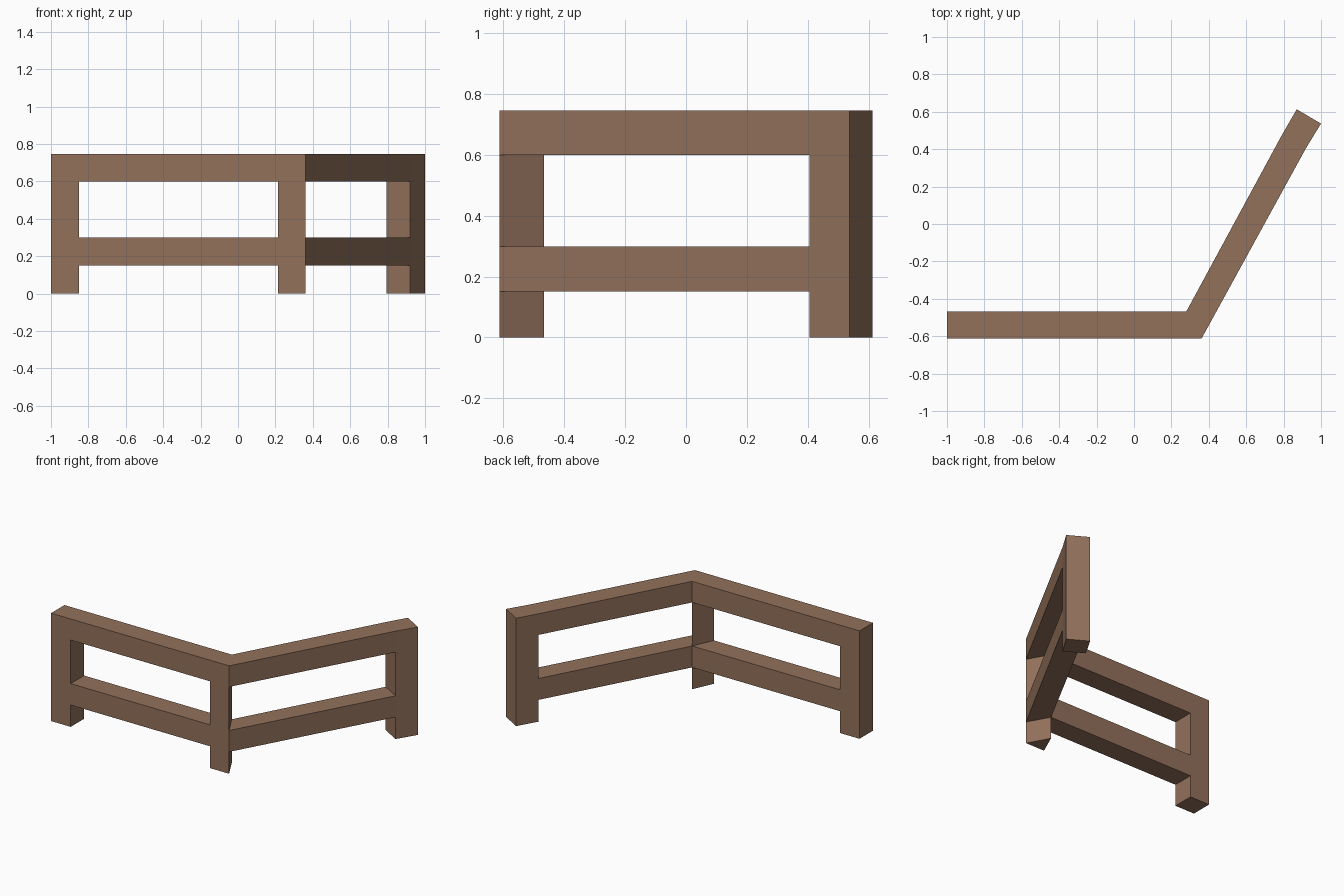
import bpy, bmesh, math

if "Cube" in bpy.data.objects:
    bpy.data.objects.remove(bpy.data.objects["Cube"])

wood = bpy.data.materials.new("brown wood")
wood.diffuse_color = (0.29, 0.165, 0.105, 1)
wood.use_nodes = True
wood.node_tree.nodes["Principled BSDF"].inputs["Base Color"].default_value = wood.diffuse_color

# Plan corners, outer (front/right) side and inner (back/left) side
left_out, left_in = (-1.0, -0.613), (-1.0, -0.467)
post_out, post_in = (-0.85, -0.613), (-0.85, -0.467)
corner_left, corner_out, corner_in = (0.215, -0.613), (0.361, -0.613), (0.28, -0.467)
end_out, end_in = (0.92, 0.406), (0.793, 0.48)
tip_out, tip_in = (1.0, 0.537), (0.87, 0.613)

Z = [0, 0.151, 0.299, 0.6, 0.746]
POST, RAIL = (0, 1, 2, 3), (1, 3)          # filled height levels

# Footprints (counter-clockwise) and the levels each one fills
parts = {
    "left_post": ([left_out, post_out, post_in, left_in], POST),
    "front_rails": ([post_out, corner_left, corner_in, post_in], RAIL),
    "corner_post": ([corner_left, corner_out, corner_in], POST),
    "side_rails": ([corner_out, end_out, end_in, corner_in], RAIL),
    "end_post": ([end_out, tip_out, tip_in, end_in], POST),
}

bm = bmesh.new()


def prism(plan, z0, z1):
    low = [bm.verts.new((x, y, z0)) for x, y in plan]
    high = [bm.verts.new((x, y, z1)) for x, y in plan]
    bm.faces.new(low[::-1])
    bm.faces.new(high)
    n = len(plan)
    for i in range(n):
        j = (i + 1) % n
        bm.faces.new((low[i], low[j], high[j], high[i]))


for plan, levels in parts.values():
    for k in levels:
        prism(plan, Z[k], Z[k + 1])

# Join the parts into one solid frame: drop the faces hidden inside the joints
seen = {}
for f in bm.faces:
    key = tuple(round(c, 4) for c in f.calc_center_median())
    seen.setdefault(key, []).append(f)
hidden = [f for group in seen.values() if len(group) > 1 for f in group]
bmesh.ops.delete(bm, geom=hidden, context='FACES')
bmesh.ops.remove_doubles(bm, verts=bm.verts[:], dist=0.0005)
bmesh.ops.dissolve_limit(bm, angle_limit=math.radians(0.1),
                         verts=bm.verts[:], edges=bm.edges[:])
bmesh.ops.recalc_face_normals(bm, faces=bm.faces[:])

mesh = bpy.data.meshes.new("angled_fence")
bm.to_mesh(mesh)
bm.free()
mesh.materials.append(wood)
fence = bpy.data.objects.new("angled_fence", mesh)
bpy.context.collection.objects.link(fence)
